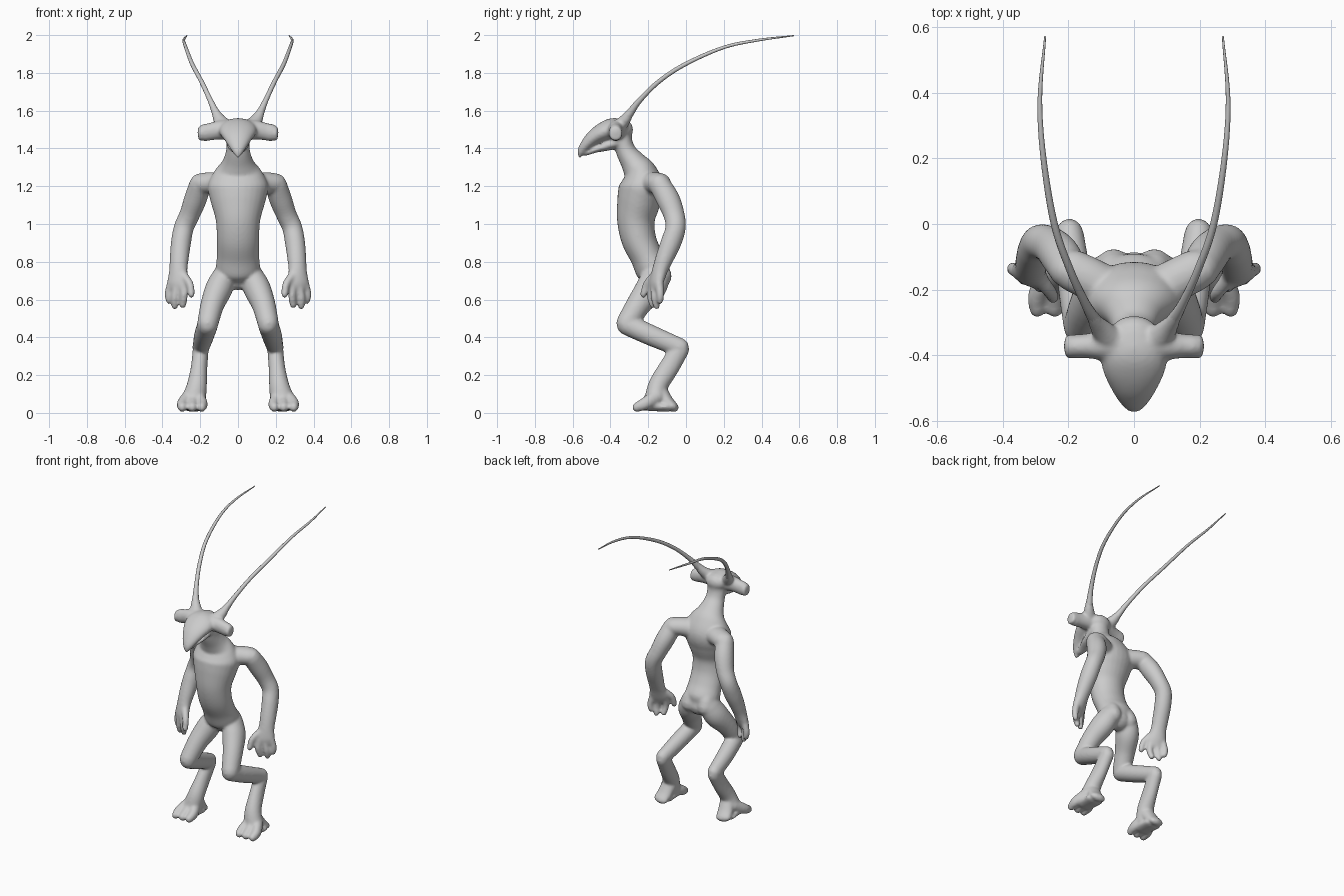
import bpy, bmesh, math
from mathutils import Vector


def spline(pts, steps):
    """Catmull-Rom through rows of (x, y, z, a, b)."""
    p = [Vector(q) for q in pts]
    p = [p[0] * 2 - p[1]] + p + [p[-1] * 2 - p[-2]]
    out = []
    for i in range(1, len(p) - 2):
        for k in range(steps):
            t = k / steps
            out.append(0.5 * (2 * p[i] + (p[i + 1] - p[i - 1]) * t
                       + (2 * p[i - 1] - 5 * p[i] + 4 * p[i + 1] - p[i + 2]) * t * t
                       + (3 * p[i] - p[i - 1] - 3 * p[i + 1] + p[i + 2]) * t ** 3))
    return out + [p[-2]]


def loft(bm, pts, side=(1, 0, 0), steps=6, n=20, mirror=False):
    """Round-capped tube with elliptical sections a (along side) by b."""
    rows = spline(pts, steps)
    c = [r.to_3d() if len(r) == 3 else Vector(r[:3]) for r in rows]
    last = len(c) - 1
    secs = []
    for i, r in enumerate(rows):
        t = (c[min(i + 1, last)] - c[max(i - 1, 0)]).normalized()
        caps = [(0, 1)]
        arc = [(math.sin(math.radians(d)), math.cos(math.radians(d))) for d in (30, 55, 75, 87)]
        if i == 0:
            caps = [(-s, k) for s, k in reversed(arc)] + caps
        if i == last:
            caps = caps + arc
        a, b = r[3], r[4]
        secs += [(c[i] + t * o * min(a, b), t, a * k, b * k) for o, k in caps]
    for sx in ((1, -1) if mirror else (1,)):
        rings = []
        for p, t, a, b in secs:
            u = Vector(side)
            u = (u - t * u.dot(t)).normalized()
            w = t.cross(u)
            ring = []
            for j in range(n):
                th = 2 * math.pi * j / n
                v = p + u * a * math.cos(th) + w * b * math.sin(th)
                ring.append(bm.verts.new((v.x * sx, v.y, v.z)))
            rings.append(ring)
        faces = [bm.faces.new((r0[j], r0[(j + 1) % n], r1[(j + 1) % n], r1[j]))
                 for r0, r1 in zip(rings, rings[1:]) for j in range(n)]
        faces += [bm.faces.new(rings[0][::-1]), bm.faces.new(rings[-1])]
        bmesh.ops.recalc_face_normals(bm, faces=faces)


def finish(bm, name):
    me = bpy.data.meshes.new(name)
    bm.to_mesh(me)
    bm.free()
    me.polygons.foreach_set("use_smooth", [True] * len(me.polygons))
    ob = bpy.data.objects.new(name, me)
    bpy.context.collection.objects.link(ob)
    return ob


body = bmesh.new()

# torso and neck
loft(body, [(0, -.155, .72, .09, .07), (0, -.175, .76, .116, .092), (0, -.21, .83, .112, .086),
            (0, -.25, .92, .112, .092), (0, -.265, 1.02, .118, .1), (0, -.25, 1.12, .145, .115),
            (0, -.235, 1.2, .16, .12), (0, -.245, 1.27, .13, .092), (0, -.275, 1.32, .088, .07),
            (0, -.315, 1.38, .065, .054), (0, -.335, 1.44, .062, .05), (0, -.335, 1.49, .06, .05)], n=28)

# upper beak and skull, lower jaw
loft(body, [(0, -.335, 1.5, .075, .055), (0, -.39, 1.502, .098, .058), (0, -.44, 1.485, .097, .052),
            (0, -.49, 1.455, .076, .042), (0, -.53, 1.417, .052, .031), (0, -.553, 1.385, .032, .022),
            (0, -.562, 1.362, .015, .012)])
loft(body, [(0, -.36, 1.435, .065, .035), (0, -.43, 1.41, .056, .025), (0, -.48, 1.392, .042, .015),
            (0, -.53, 1.37, .02, .01)])

# eye stalks with socket rims
loft(body, [(.03, -.365, 1.5, .055, .055), (.1, -.37, 1.497, .045, .05), (.15, -.372, 1.488, .037, .046),
            (.178, -.373, 1.483, .037, .046)], side=(0, 1, 0), mirror=True)
rim = [(.198, -.373 + .025 * math.cos(k * math.pi / 4), 1.48 + .028 * math.sin(k * math.pi / 4), .013, .013)
       for k in range(9)]
loft(body, rim, steps=3, n=10, mirror=True)

# flared antenna roots
loft(body, [(.07, -.355, 1.515, .045, .04), (.1, -.32, 1.555, .033, .03), (.122, -.29, 1.6, .021, .02),
            (.147, -.245, 1.655, .014, .014)], mirror=True)

# shoulders
loft(body, [(.06, -.21, 1.2, .07, .07), (.13, -.17, 1.215, .066, .06), (.19, -.14, 1.215, .064, .056)],
     side=(0, 1, 0), mirror=True)

# arms and palms
loft(body, [(.2, -.14, 1.21, .058, .058), (.226, -.095, 1.13, .06, .063), (.256, -.064, 1.05, .054, .057),
            (.287, -.055, .98, .053, .054), (.302, -.08, .9, .053, .055), (.311, -.113, .82, .051, .048),
            (.316, -.138, .755, .05, .04), (.318, -.158, .69, .062, .032), (.32, -.163, .665, .055, .026)],
     side=(.9, .4, 0), mirror=True)

# thumb and fingers
fingers = [[(.29, -.165, .73), (.255, -.208, .68), (.247, -.225, .625)],
           [(.288, -.178, .68), (.286, -.188, .62), (.292, -.175, .57)],
           [(.322, -.164, .67), (.335, -.165, .61), (.335, -.155, .565)],
           [(.352, -.143, .69), (.368, -.137, .63), (.364, -.137, .593)]]
for f in fingers:
    loft(body, [(*p, r, r) for p, r in zip(f, (.024, .021, .018))], n=12, mirror=True)

# buttocks, thighs, shins
loft(body, [(.058, -.15, .76, .055, .06), (.062, -.138, .72, .058, .064)], mirror=True)
loft(body, [(.07, -.155, .73, .062, .075), (.1, -.187, .66, .072, .08), (.135, -.25, .575, .063, .066),
            (.16, -.312, .475, .056, .058)], mirror=True)
loft(body, [(.16, -.312, .468, .055, .057), (.18, -.18, .408, .053, .055), (.197, -.03, .345, .044, .05)],
     mirror=True)

# lower legs, heels and toes
loft(body, [(.197, -.03, .34, .042, .05), (.206, -.09, .24, .044, .054), (.217, -.145, .15, .053, .053),
            (.233, -.165, .075, .064, .055)], mirror=True)
loft(body, [(.222, -.14, .11, .05, .045), (.232, -.1, .06, .052, .035), (.24, -.065, .03, .052, .026)],
     mirror=True)
for x in (.19, .24, .293):
    loft(body, [(.235 + (x - .235) * .4, -.15, .09, .034, .04), (x, -.215, .05, .03, .034),
                (x + .002, -.26, .03, .025, .026)], n=14, mirror=True)
loft(body, [(.235, -.2, .04, .06, .03), (.237, -.1, .03, .06, .024)], mirror=True)

ob = finish(body, "creature_body")
m = ob.modifiers.new("fuse", "REMESH")
m.mode = "VOXEL"
m.voxel_size = .008
m.use_smooth_shade = True
s = ob.modifiers.new("soften", "SMOOTH")
s.factor = .5
s.iterations = 8

# long swept-back antennae
path = [(.112, -.305, 1.575, .022, .022), (.147, -.245, 1.655, .0145, .0145), (.195, -.14, 1.757, .012, .012),
        (.243, 0, 1.848, .011, .011), (.276, .2, 1.935, .009, .009), (.287, .38, 1.973, .007, .007),
        (.271, .57, 1.997, .003, .003)]
for name, sx in (("antenna_left", 1), ("antenna_right", -1)):
    bm = bmesh.new()
    loft(bm, [(p[0] * sx, *p[1:]) for p in path], n=12)
    finish(bm, name)
